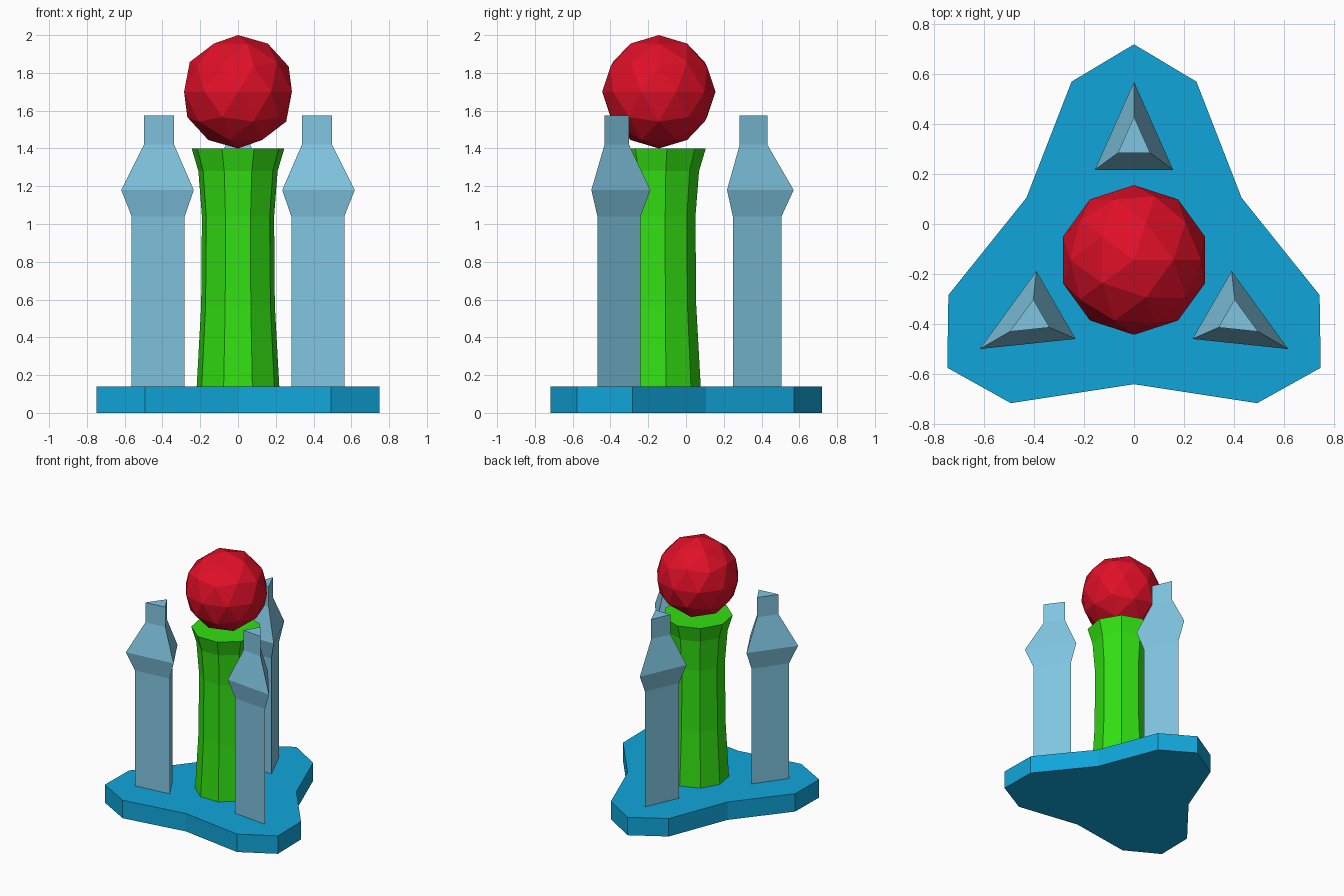
import bpy
import bmesh
from math import sin, cos, pi, radians, hypot, atan2
from mathutils import Vector

cube = bpy.data.objects.get("Cube")
if cube:
    bpy.data.objects.remove(cube, do_unlink=True)

CENTRE = Vector((0, -0.144, 0))   # axis of the three-fold symmetry
BASE_TOP = 0.14


def material(name, rgb):
    mat = bpy.data.materials.new(name)
    mat.use_nodes = True
    colour = (*rgb, 1)
    mat.diffuse_color = colour
    mat.node_tree.nodes["Principled BSDF"].inputs["Base Color"].default_value = colour
    return mat


def finish(bm, name, mat):
    bmesh.ops.recalc_face_normals(bm, faces=bm.faces)
    mesh = bpy.data.meshes.new(name)
    bm.to_mesh(mesh)
    bm.free()
    mesh.materials.append(mat)
    obj = bpy.data.objects.new(name, mesh)
    bpy.context.collection.objects.link(obj)
    return obj


def loft(name, outlines, mat):
    """Skin a stack of matching closed outlines and cap both ends."""
    bm = bmesh.new()
    rings = [[bm.verts.new(p) for p in outline] for outline in outlines]
    n = len(rings[0])
    for low, high in zip(rings, rings[1:]):
        for i in range(n):
            j = (i + 1) % n
            bm.faces.new((low[i], low[j], high[j], high[i]))
    bm.faces.new(rings[0])
    bm.faces.new(rings[-1])
    return finish(bm, name, mat)


def polar(radius, angle, z):
    """Point around the axis; angle 0 is the back, growing towards +x."""
    return CENTRE + Vector((radius * sin(angle), radius * cos(angle), z))


blue = material("base blue", (0.005, 0.38, 0.70))
pale = material("pale blue", (0.215, 0.56, 0.75))
green = material("bright green", (0.032, 0.74, 0.006))
red = material("ball red", (0.75, 0.005, 0.021))

# Three-lobed base slab
lobe = [(0.757, -19.3), (0.864, 0), (0.757, 19.3), (0.498, 60)]


def base_outline(z):
    return [polar(r, radians(a + 120 * k), z) for k in range(3) for r, a in lobe]


loft("base", [base_outline(0), base_outline(BASE_TOP)], blue)

# Flared nine-sided centre column
column_profile = [(0.222, BASE_TOP), (0.198, 0.57), (0.194, 1.04), (0.213, 1.28), (0.249, 1.40)]
loft("centre_column",
     [[polar(r, 2 * pi * i / 9, z) for i in range(9)] for r, z in column_profile], green)

# Three triangular pillars with a bulge and a narrow neck
triangle = [(0, 0.238), (0.157, -0.115), (-0.157, -0.115)]
pillar_profile = [(0.73, BASE_TOP), (0.73, 1.04), (1.0, 1.18), (0.415, 1.42), (0.415, 1.575)]
for k, side in enumerate(("back", "left", "right")):
    outlines = []
    for s, z in pillar_profile:
        points = [(x * s, y * s + 0.476) for x, y in triangle]
        outlines.append([polar(hypot(x, y), atan2(x, y) + 2 * pi * k / 3, z)
                         for x, y in points])
    loft(side + "_pillar", outlines, pale)

# Faceted ball resting on the column
bm = bmesh.new()
bmesh.ops.create_icosphere(bm, subdivisions=2, radius=0.3)
ball = finish(bm, "ball", red)
ball.location = CENTRE + Vector((0, 0, 1.7))
